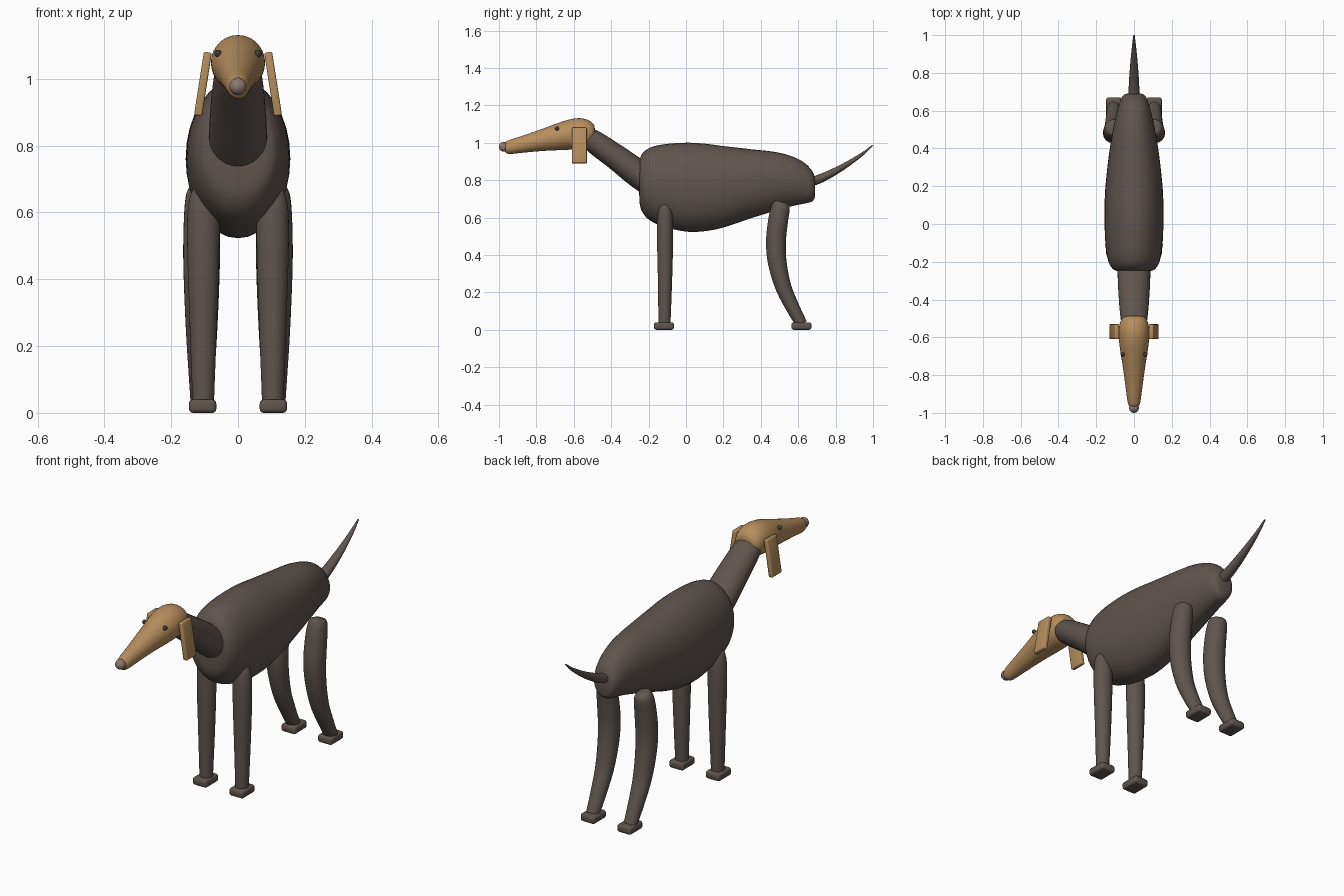
import bpy, bmesh, math
from mathutils import Vector

if "Cube" in bpy.data.objects:
    bpy.data.objects.remove(bpy.data.objects["Cube"])


def material(name, rgb):
    m = bpy.data.materials.new(name)
    m.diffuse_color = (*rgb, 1)
    m.use_nodes = True
    m.node_tree.nodes["Principled BSDF"].inputs["Base Color"].default_value = m.diffuse_color
    return m


COAT = material("dark_coat", (0.115, 0.09, 0.077))
TAN = material("tan_coat", (0.47, 0.27, 0.11))
NOSE = material("nose_skin", (0.27, 0.19, 0.16))
EYE = material("eye_dark", (0.05, 0.045, 0.045))


def finish(name, bm, mat, angle=40):
    bmesh.ops.recalc_face_normals(bm, faces=bm.faces)
    me = bpy.data.meshes.new(name)
    bm.to_mesh(me)
    bm.free()
    me.materials.append(mat)
    ob = bpy.data.objects.new(name, me)
    bpy.context.collection.objects.link(ob)
    bpy.ops.object.select_all(action='DESELECT')
    ob.select_set(True)
    bpy.context.view_layer.objects.active = ob
    bpy.ops.object.shade_smooth_by_angle(angle=math.radians(angle))
    return ob


def smooth_keys(keys, steps=5):
    """Smooth curve through key sections, spaced by distance."""
    p = [Vector(k) for k in keys]
    n = len(p)
    d = [(p[i + 1] - p[i]).length for i in range(n - 1)]
    m = []
    for i in range(n):
        a, b = max(i - 1, 0), min(i + 1, n - 1)
        m.append((p[b] - p[a]) / sum(d[a:b]))
    out = []
    for i in range(n - 1):
        for s in range(steps):
            t = s / steps
            out.append(p[i] * (2*t**3 - 3*t**2 + 1) + m[i] * d[i] * (t**3 - 2*t**2 + t)
                       + p[i+1] * (3*t**2 - 2*t**3) + m[i+1] * d[i] * (t**3 - t**2))
    return out + [p[-1]]


def loft(name, keys, mat, x=0, upright=False, n=32):
    """Elliptical tube; each key is (y, z, half width, half height)."""
    secs = smooth_keys(keys)
    bm = bmesh.new()
    rings = []
    for i, (y, z, w, h) in enumerate(secs):
        a, b = secs[max(i - 1, 0)], secs[min(i + 1, len(secs) - 1)]
        t = Vector((1, 0)) if upright else Vector((b[0] - a[0], b[1] - a[1])).normalized()
        ring = []
        for k in range(n):
            c, s = math.cos(k * math.tau / n), math.sin(k * math.tau / n)
            ring.append(bm.verts.new((x + w * c, y - t[1] * h * s, z + t[0] * h * s)))
        rings.append(ring)
    for r, q in zip(rings, rings[1:]):
        for k in range(n):
            bm.faces.new((r[k], r[(k + 1) % n], q[(k + 1) % n], q[k]))
    bm.faces.new(rings[0])
    bm.faces.new(rings[-1])
    return finish(name, bm, mat)


def box(name, loc, size, mat, bevel, tilt=0):
    bm = bmesh.new()
    bmesh.ops.create_cube(bm, size=1)
    bmesh.ops.scale(bm, vec=size, verts=bm.verts)
    bmesh.ops.bevel(bm, geom=bm.edges[:], offset=bevel, segments=3, profile=0.5, affect='EDGES')
    ob = finish(name, bm, mat)
    ob.location = loc
    ob.rotation_euler.y = tilt
    return ob


def ball(name, loc, r, mat):
    bm = bmesh.new()
    bmesh.ops.create_uvsphere(bm, u_segments=24, v_segments=16, radius=r)
    ob = finish(name, bm, mat)
    ob.location = loc
    return ob


def profile(rows):
    """(y, top, bottom, half width) -> loft keys."""
    return [(y, (a + b) / 2, w, (a - b) / 2) for y, a, b, w in rows]


# body: deep chest, tucked belly
loft("body", profile([
    (-0.25, 0.87, 0.72, 0.07), (-0.247, 0.91, 0.67, 0.095), (-0.235, 0.94, 0.632, 0.115),
    (-0.20, 0.97, 0.59, 0.135), (-0.13, 0.99, 0.555, 0.149), (0.0, 1.0, 0.525, 0.156),
    (0.1, 0.995, 0.527, 0.156), (0.2, 0.982, 0.547, 0.151), (0.35, 0.965, 0.597, 0.135),
    (0.48, 0.95, 0.637, 0.115), (0.57, 0.926, 0.662, 0.096), (0.63, 0.895, 0.674, 0.08),
    (0.67, 0.856, 0.684, 0.065), (0.686, 0.825, 0.70, 0.05), (0.691, 0.80, 0.72, 0.035)]),
    COAT, upright=True)

# neck
loft("neck", [(-0.54, 1.045, 0.06, 0.045), (-0.5, 1.012, 0.071, 0.06),
              (-0.37, 0.92, 0.082, 0.068), (-0.25, 0.83, 0.087, 0.075),
              (-0.13, 0.75, 0.087, 0.075)], COAT)

# head with long tapered snout
loft("head", profile([
    (-0.487, 1.075, 1.035, 0.03), (-0.492, 1.095, 1.01, 0.052), (-0.51, 1.114, 0.985, 0.069),
    (-0.54, 1.127, 0.97, 0.078), (-0.58, 1.131, 0.965, 0.081), (-0.64, 1.12, 0.962, 0.077),
    (-0.75, 1.081, 0.957, 0.06), (-0.86, 1.042, 0.948, 0.045), (-0.94, 1.016, 0.94, 0.034),
    (-0.96, 1.007, 0.944, 0.028), (-0.97, 0.996, 0.955, 0.02)]), TAN, upright=True)
ball("nose", (0, -0.974, 0.978), 0.026, NOSE)

# tail
loft("tail", [(0.64, 0.785, 0.03, 0.024), (0.70, 0.801, 0.029, 0.024), (0.78, 0.838, 0.025, 0.02),
              (0.87, 0.89, 0.018, 0.014), (0.95, 0.945, 0.01, 0.008), (0.998, 0.986, 0.004, 0.003)], COAT)

# paired parts
for side, s in (("right", 1), ("left", -1)):
    ball(f"eye_{side}", (s * 0.06, -0.69, 1.076), 0.011, EYE)
    box(f"ear_{side}", (s * 0.105, -0.57, 0.985), (0.024, 0.08, 0.192), TAN, 0.006, -s * 0.155)
    loft(f"front_leg_{side}", [
        (-0.112, 0.682, 0.008, 0.008), (-0.112, 0.675, 0.024, 0.02), (-0.112, 0.65, 0.039, 0.033),
        (-0.112, 0.60, 0.047, 0.041), (-0.112, 0.5, 0.048, 0.043), (-0.112, 0.3, 0.042, 0.039),
        (-0.115, 0.03, 0.032, 0.032)], COAT, x=s * 0.104)
    loft(f"hind_leg_{side}", [
        (0.512, 0.684, 0.02, 0.025), (0.510, 0.676, 0.036, 0.042), (0.505, 0.65, 0.047, 0.05),
        (0.492, 0.58, 0.053, 0.053), (0.481, 0.47, 0.055, 0.053), (0.488, 0.36, 0.052, 0.05),
        (0.52, 0.23, 0.046, 0.043), (0.57, 0.12, 0.039, 0.037), (0.618, 0.03, 0.033, 0.031)],
        COAT, x=s * 0.109)
    for part, y in (("front", -0.118), ("hind", 0.617)):
        box(f"{part}_paw_{side}", (s * 0.106, y, 0.02), (0.082, 0.107, 0.04), COAT, 0.012)
